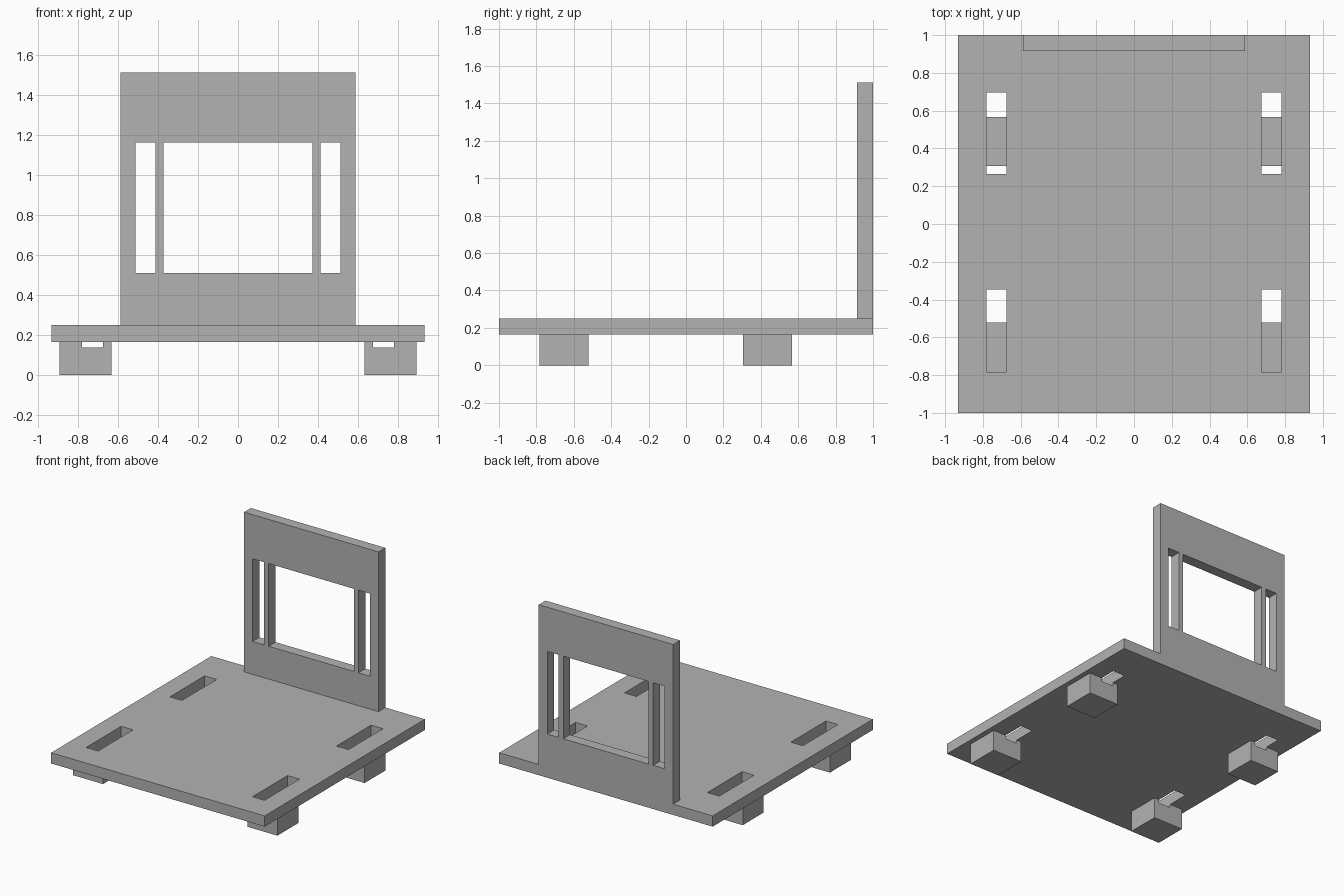
import bpy, bmesh
from mathutils import Vector

cube = bpy.data.objects.get("Cube")
if cube:
    bpy.data.objects.remove(cube, do_unlink=True)

grey = bpy.data.materials.new("plain grey")
grey.use_nodes = True
colour = (0.45, 0.45, 0.45, 1)
grey.diffuse_color = colour
grey.node_tree.nodes["Principled BSDF"].inputs["Base Color"].default_value = colour


def slab(name, us, vs, holes, depth, place):
    """Grid of cells on the (u, v) lines, without the hole cells, extruded through depth."""
    bm = bmesh.new()
    near, far = depth
    grid = [[bm.verts.new(place(u, v, near)) for v in vs] for u in us]
    for i in range(len(us) - 1):
        for j in range(len(vs) - 1):
            if (i, j) not in holes:
                bm.faces.new((grid[i][j], grid[i + 1][j],
                              grid[i + 1][j + 1], grid[i][j + 1]))
    result = bmesh.ops.extrude_face_region(bm, geom=bm.faces[:], use_keep_orig=True)
    moved = [g for g in result["geom"] if isinstance(g, bmesh.types.BMVert)]
    shift = Vector(place(0, 0, far)) - Vector(place(0, 0, near))
    bmesh.ops.translate(bm, verts=moved, vec=shift)
    loose = [v for v in bm.verts if not v.link_faces]
    bmesh.ops.delete(bm, geom=loose, context="VERTS")
    bmesh.ops.recalc_face_normals(bm, faces=bm.faces[:])
    mesh = bpy.data.meshes.new(name)
    bm.to_mesh(mesh)
    bm.free()
    mesh.materials.append(grey)
    obj = bpy.data.objects.new(name, mesh)
    bpy.context.collection.objects.link(obj)
    return obj


def flat(u, v, w):
    return (u, v, w)


def upright(u, v, w):
    return (u, w, v)


def mirrored(values):
    return [-x for x in reversed(values)] + values


base_bottom, base_top = 0.165, 0.25
slot_in, slot_out = 0.675, 0.78

# Base board with four slots
slab("base_board", mirrored([slot_in, slot_out, 0.933]),
     [-1, -0.783, -0.346, 0.265, 0.697, 1],
     {(1, 1), (1, 3), (3, 1), (3, 3)}, (base_bottom, base_top), flat)

# Back panel with a wide window between two narrow ones
slab("back_panel", mirrored([0.3725, 0.4125, 0.5025, 0.5875][:1] + [0.4125, 0.5125, 0.5875]),
     [base_top, 0.51, 1.163, 1.512],
     {(1, 1), (3, 1), (5, 1)}, (0.915, 1), upright)

# Feet, each with a shallow channel along the top
for side, sign in (("right", -1), ("left", 1)):
    for end, span in (("front", (-0.783, -0.522)), ("back", (0.306, 0.566))):
        xs = sorted(sign * x for x in (0.6325, slot_in, slot_out, 0.8925))
        slab(f"{end}_{side}_foot", xs, [0, 0.139, base_bottom],
             {(1, 1)}, span, upright)
